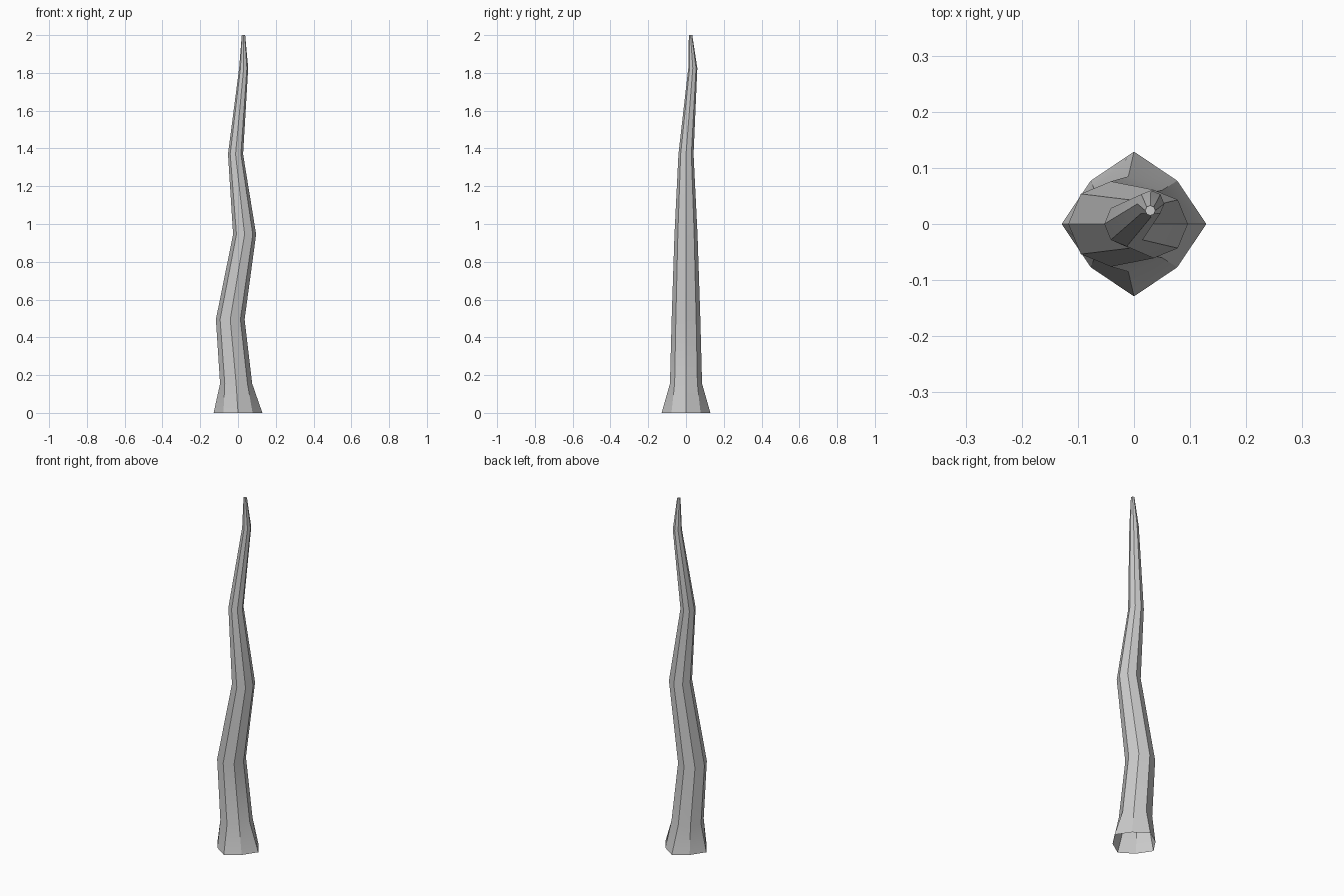
import bpy
import bmesh
from math import cos, sin, pi, radians

cube = bpy.data.objects.get("Cube")
if cube:
    bpy.data.objects.remove(cube, do_unlink=True)

SIDES = 8


def make_material(name, rgb):
    mat = bpy.data.materials.new(name)
    mat.use_nodes = True
    colour = (*rgb, 1.0)
    mat.diffuse_color = colour
    mat.node_tree.nodes["Principled BSDF"].inputs["Base Color"].default_value = colour
    return mat


# Crooked centre line: x, y, z, radius on the axes, radius on the diagonals
rings = [
    (0.0, 0.0, 0.0, 0.129, 0.109),      # flared foot
    (-0.01, 0.0, 0.155, 0.085, 0.085),
    (-0.041, 0.0, 0.495, 0.076, 0.076),
    (0.035, 0.0, 0.945, 0.061, 0.061),
    (-0.013, 0.0, 1.37, 0.04, 0.04),
    (0.03, 0.036, 1.825, 0.024, 0.024),
    (0.029, 0.024, 2.0, 0.009, 0.009),  # blunt tip
]

bm = bmesh.new()
loops = []
for x, y, z, r_axis, r_diagonal in rings:
    loop = []
    for i in range(SIDES):
        a = 2 * pi * i / SIDES
        r = r_diagonal if i % 2 else r_axis
        loop.append(bm.verts.new((x + r * cos(a), y + r * sin(a), z)))
    loops.append(loop)

# Skin the rings; the foot stays open and the tip is capped
for low, high in zip(loops, loops[1:]):
    for i in range(SIDES):
        j = (i + 1) % SIDES
        bm.faces.new((low[i], low[j], high[j], high[i]))
bm.faces.new(loops[-1])

mesh = bpy.data.meshes.new("crooked_trunk")
bm.to_mesh(mesh)
bm.free()
mesh.materials.append(make_material("plain grey", (0.6, 0.6, 0.6)))

trunk = bpy.data.objects.new("crooked_trunk", mesh)
bpy.context.collection.objects.link(trunk)

# Soft bends along the trunk, crisp edges between its sides
bpy.ops.object.select_all(action="DESELECT")
trunk.select_set(True)
bpy.context.view_layer.objects.active = trunk
bpy.ops.object.shade_smooth_by_angle(angle=radians(30))
